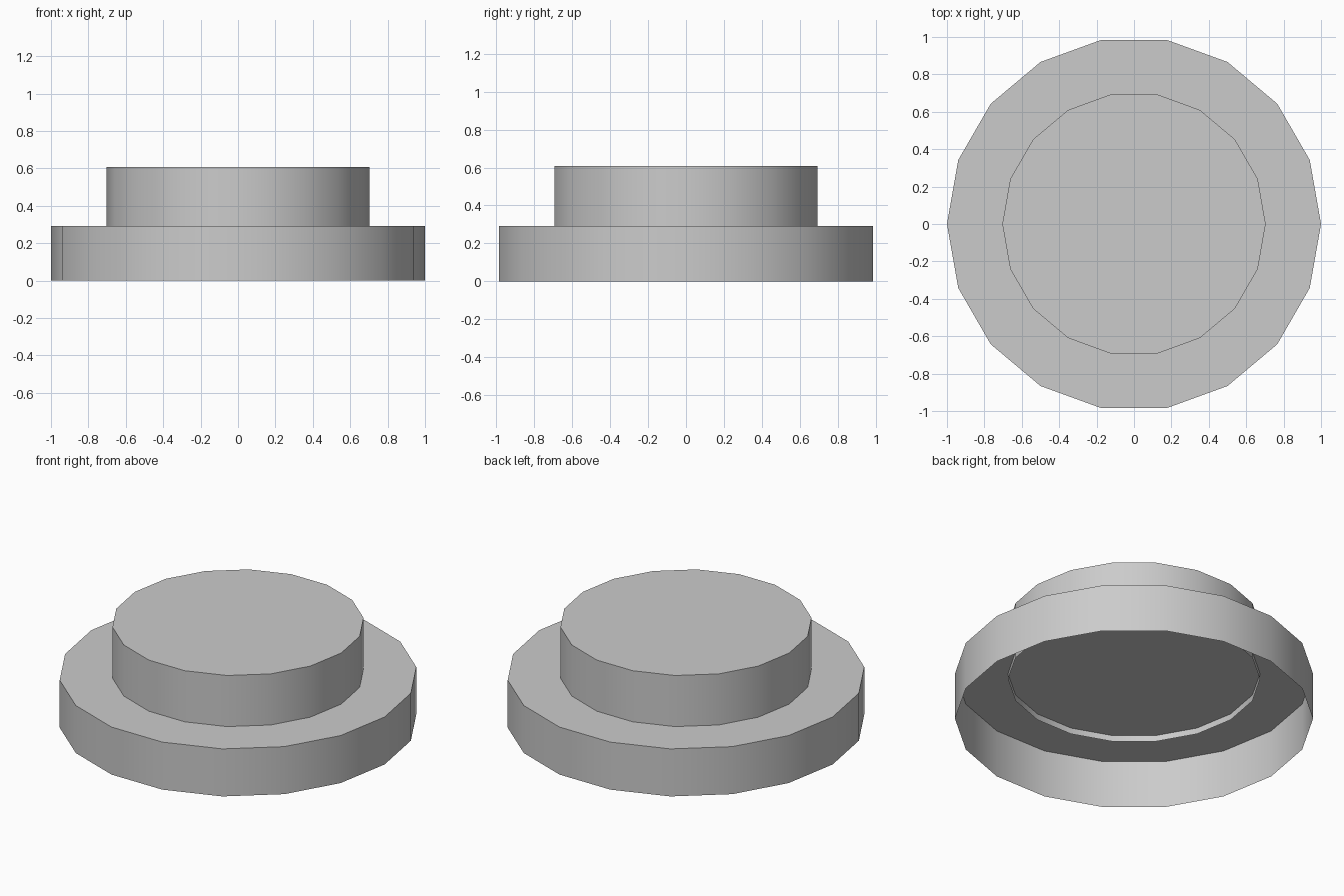
import bpy

if "Cube" in bpy.data.objects:
    bpy.data.objects.remove(bpy.data.objects["Cube"])

SIDES = 18


def open_cap(name, radius, z0, z1):
    """18-sided drum with a closed top and an open underside."""
    bpy.ops.mesh.primitive_cylinder_add(
        vertices=SIDES, radius=radius, depth=z1 - z0,
        location=(0, 0, (z0 + z1) / 2), rotation=(0, 0, 1.5707963))
    obj = bpy.context.object
    obj.name = name
    # Remove the bottom cap
    import bmesh
    bm = bmesh.new()
    bm.from_mesh(obj.data)
    bottom = [f for f in bm.faces if f.normal.z < -0.9]
    bmesh.ops.delete(bm, geom=bottom, context='FACES_ONLY')
    bm.to_mesh(obj.data)
    bm.free()
    bpy.ops.object.shade_smooth_by_angle()
    return obj


# Wide lower drum
open_cap("base_drum", 1.0, 0.0, 0.293)

# Narrower upper drum, its open rim dipping just through the base top
open_cap("upper_drum", 0.704, 0.255, 0.608)
